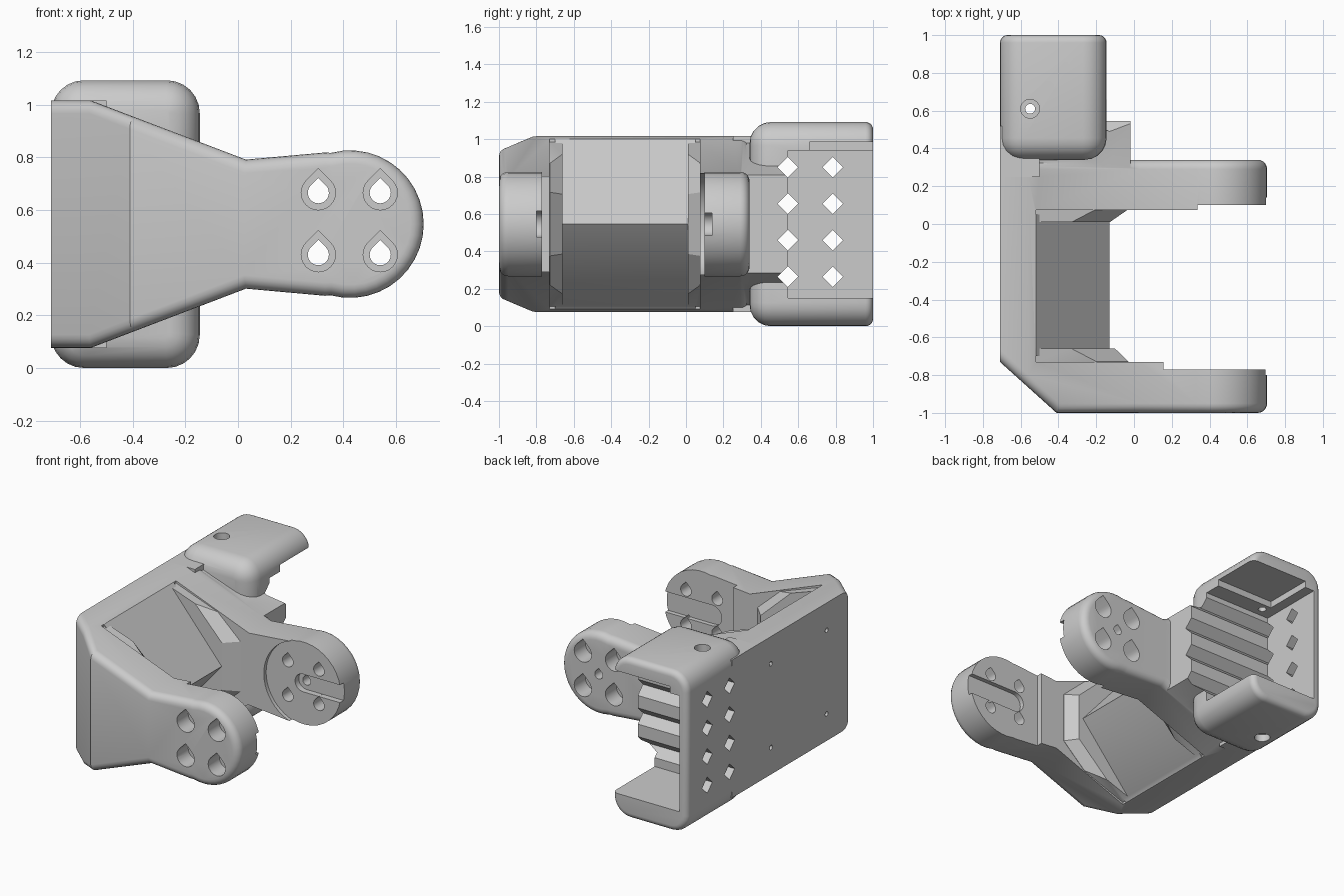
import bpy, bmesh, math

if "Cube" in bpy.data.objects:
    bpy.data.objects.remove(bpy.data.objects["Cube"])

C = 0.546  # mid height, everything mirrors about it


def loft(name, sections):
    """Closed solid through a list of matching 3D loops."""
    bm = bmesh.new()
    rings = [[bm.verts.new(p) for p in s] for s in sections]
    n = len(rings[0])
    for a, b in zip(rings, rings[1:]):
        for i in range(n):
            bm.faces.new((a[i], a[(i + 1) % n], b[(i + 1) % n], b[i]))
    bm.faces.new(rings[0])
    bm.faces.new(rings[-1])
    bmesh.ops.recalc_face_normals(bm, faces=bm.faces)
    me = bpy.data.meshes.new(name)
    bm.to_mesh(me)
    bm.free()
    ob = bpy.data.objects.new(name, me)
    bpy.context.collection.objects.link(ob)
    return ob


def prism(name, pts, axis, lo, hi):
    place = {'x': lambda p, t: (t, p[0], p[1]),
             'y': lambda p, t: (p[0], t, p[1]),
             'z': lambda p, t: (p[0], p[1], t)}[axis]
    return loft(name, [[place(p, t) for p in pts] for t in (lo, hi)])


def box(name, x0, x1, y0, y1, z0, z1):
    return prism(name, [(x0, y0), (x1, y0), (x1, y1), (x0, y1)], 'z', z0, z1)


def arc(cx, cz, r, a0, a1, n):
    return [(cx + r * math.cos(math.radians(a0 + (a1 - a0) * i / n)),
             cz + r * math.sin(math.radians(a0 + (a1 - a0) * i / n))) for i in range(n + 1)]


def circle(cx, cz, r, n=32):
    return arc(cx, cz, r, 0, 360, n)[:-1]


def teardrop(cx, cz, r):
    return arc(cx, cz, r, 135, 405, 18) + [(cx, cz + r * 1.414)]


def sym(half):
    """Upper half outline (x, height over mid) mirrored to a full outline."""
    low = [(x, C - h) for x, h in reversed(half) if abs(h) > 1e-6]
    return [(x, C + h) for x, h in half] + low


def boolean(target, tool, op):
    m = target.modifiers.new("bool", 'BOOLEAN')
    m.object, m.operation, m.solver = tool, op, 'EXACT'
    with bpy.context.temp_override(object=target, active_object=target):
        bpy.ops.object.modifier_apply(modifier=m.name)
    bpy.data.objects.remove(tool, do_unlink=True)


def cut(target, tool):
    boolean(target, tool, 'DIFFERENCE')


def add(target, tool):
    boolean(target, tool, 'UNION')


def round_ends(ob, radius, test, slice_plane=None):
    """Optionally slice off a corner, then round the rims of the end faces."""
    bm = bmesh.new()
    bm.from_mesh(ob.data)
    if slice_plane:
        bmesh.ops.bisect_plane(bm, geom=bm.verts[:] + bm.edges[:] + bm.faces[:],
                               plane_co=slice_plane[0], plane_no=slice_plane[1], clear_outer=True)
        bmesh.ops.contextual_create(bm, geom=[e for e in bm.edges if e.is_boundary])
        bmesh.ops.recalc_face_normals(bm, faces=bm.faces)
    bm.normal_update()
    rim = [e for e in bm.edges if sum(test(f.normal) for f in e.link_faces) == 1
           and not (slice_plane and any(f.normal.x < -0.95 for f in e.link_faces))]
    bmesh.ops.bevel(bm, geom=rim, offset=radius, offset_type='OFFSET', segments=5,
                    profile=0.5, affect='EDGES', clamp_overlap=False)
    bm.to_mesh(ob.data)
    bm.free()


# Main body: arm outline swept front to back, slanted front corner
outline = sym([(-0.71, 0.47), (-0.56, 0.47), (0.03, 0.245), (0.33, 0.272)]
              + [(x, max(h, 0)) for x, h in arc(0.425, 0, 0.28, 105, 0, 11)])
bracket = prism("bracket", outline, 'y', -1, 0.34)
round_ends(bracket, 0.05, lambda n: abs(n.y) > 0.6 and abs(n.z) < 0.2,
           ((-0.71, -0.73, 0), (-0.27, -0.30, 0)))

# Gap between the two arms
cut(bracket, box("gap", -0.52, 1, -0.73, 0.075, -0.2, 1.3))
cut(bracket, box("front_recess", 0.155, 1, -0.77, -0.6, -0.2, 1.3))
cut(bracket, prism("back_recess", circle(0.43, C, 0.288, 48), 'y', 0, 0.1))

# Wedge on the spine and lofted gussets at the arm roots
add(bracket, prism("wedge", sym([(-0.6, 0.455), (-0.52, 0.455), (-0.13, 0)]), 'y', -0.70, 0.05))
for y0, y1, y2, tip in ((0.01, 0.078, 0.12, -0.128), (-0.66, -0.728, -0.80, -0.10)):
    low = sym([(-0.6, 0.45), (-0.55, 0.45), (-0.33, 0.374), (tip, 0.16)])
    high = sym([(-0.6, 0.45), (-0.55, 0.45), (-0.2, 0.325), (-0.03, 0.17)])
    add(bracket, loft("gusset", [[(x, y, z) for x, z in s]
                                 for s, y in ((low, y0), (high, y1), (high, y2))]))

# Spine plate running into the housing, and wall behind the teeth
add(bracket, box("spine", -0.71, -0.5, 0.25, 0.52, C - 0.47, C + 0.47))
wall = prism("toothed_wall", sym([(-0.64, 0.44), (-0.52, 0.44), (-0.15, 0.312), (-0.018, 0.262)]),
             'y', 0.27, 0.545)

# Rounded housing, open to the right and back
r = 0.125
x0, x1, z0, z1 = -0.71, -0.145, 0.0, 1.092
rounded = (arc(x1 - r, z1 - r, r, 90, 0, 6) + arc(x1 - r, z0 + r, r, 0, -90, 6)
           + arc(x0 + r, z0 + r, r, 270, 180, 6) + arc(x0 + r, z1 - r, r, 180, 90, 6))
housing = prism("housing", rounded, 'y', 0.34, 1)
round_ends(housing, 0.115, lambda n: n.y < -0.9)
round_ends(housing, 0.04, lambda n: n.y > 0.99)
cut(housing, box("hook_gap", -0.48, 0.2, 0.2, 0.56, 0.235, 0.857))
add(bracket, housing)
add(bracket, wall)
cut(bracket, box("cavity", -0.65, 0.3, 0.545, 1.2, 0.15, 0.94))
cut(bracket, box("ceiling_recess", -0.58, 0.3, 0.66, 1.2, 0.9, 0.985))

# Diamond holes; the inner column also forms the teeth
for y in (0.545, 0.785):
    for z in (0.265, 0.46, 0.655, 0.85):
        d = 0.055
        cut(bracket, prism("diamond", [(y - d, z), (y, z - d), (y + d, z), (y, z + d)], 'x', -0.9, 0.3))

# Screw holes in housing top and bottom
for a, b, c in ((1.04, 1.2, 0.9), (-0.1, 0.05, 0.2)):
    cut(bracket, prism("counterbore", circle(-0.55, 0.61, 0.05, 24), 'z', a, b))
    cut(bracket, prism("screw", circle(-0.55, 0.61, 0.026, 20), 'z', min(a, c), max(b, c)))

# Small holes in the spine's outer face
for y in (-0.5, 0.1):
    for z in (0.26, 0.83):
        cut(bracket, prism("pin_hole", circle(y, z, 0.016, 12), 'x', -0.8, -0.6))

# Teardrop bolt holes through both arms, wider on the outer sides
for x in (0.305, 0.54):
    for z in (0.43, 0.665):
        cut(bracket, prism("bolt", teardrop(x, z, 0.04), 'y', -1.1, 0.5))
        cut(bracket, prism("head_front", teardrop(x, z, 0.065), 'y', -1.1, -0.88))
        cut(bracket, prism("head_back", teardrop(x, z, 0.065), 'y', 0.22, 0.5))

# Horn slots on the inner arm faces and centre hole in the back arm
for cx, w, a, b in ((0.34, 0.07, -0.80, -0.6), (0.42, 0.06, 0.0, 0.14)):
    cut(bracket, prism("slot", arc(cx, C, w, 90, 270, 12) + [(0.9, C - w), (0.9, C + w)], 'y', a, b))
cut(bracket, prism("centre_hole", teardrop(0.42, C, 0.03), 'y', 0.05, 0.5))

# Smooth fillets, crisp edges
bpy.ops.object.select_all(action='DESELECT')
bpy.context.view_layer.objects.active = bracket
bracket.select_set(True)
bpy.ops.object.shade_smooth_by_angle(angle=math.radians(30))
